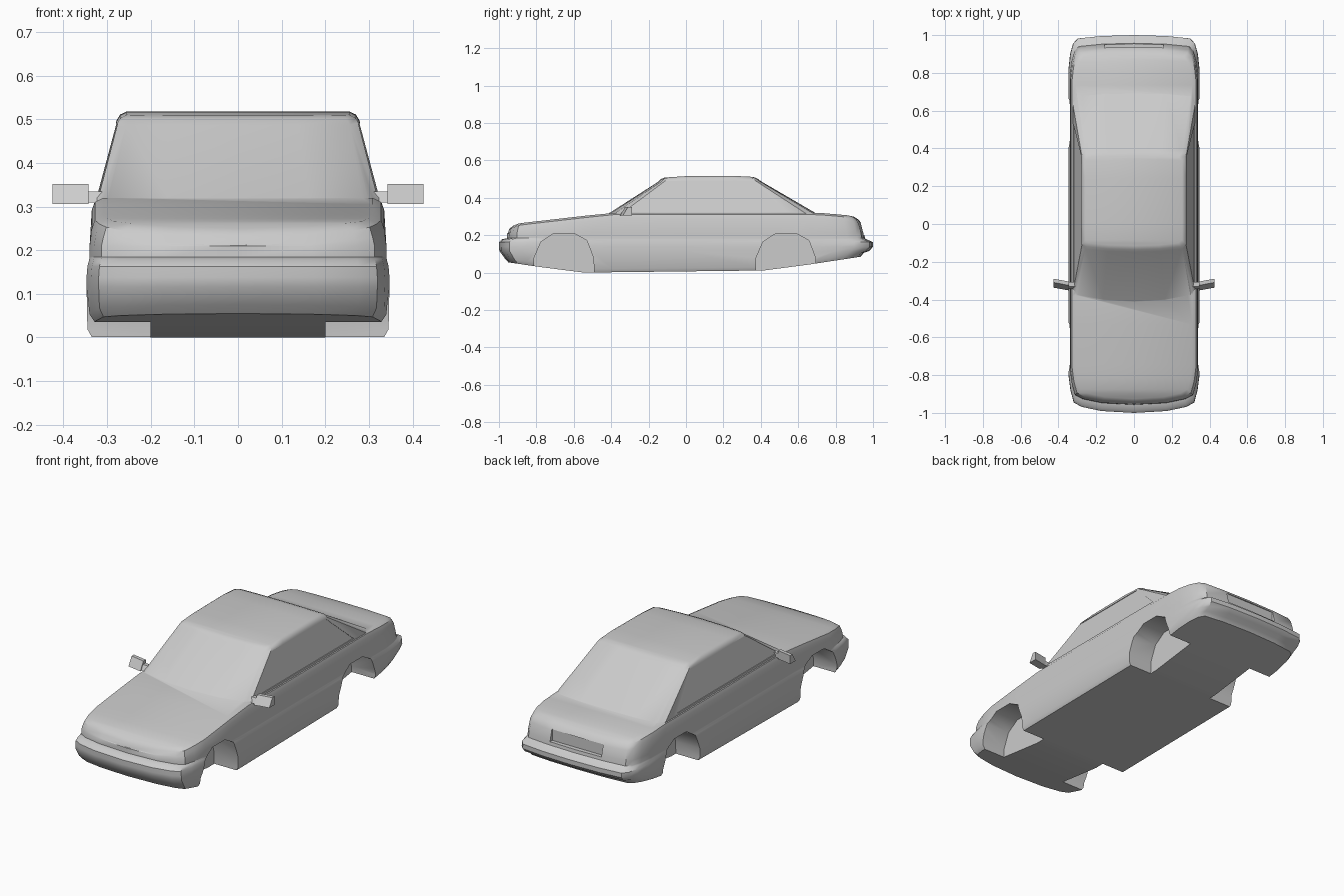
import bpy, bmesh

if "Cube" in bpy.data.objects:
    bpy.data.objects.remove(bpy.data.objects["Cube"])


def interp(table, y):
    for (a, p), (b, q) in zip(table, table[1:]):
        if y <= b:
            return p + (q - p) * max(0, (y - a) / (b - a))
    return table[-1][1]


def finish(name, bm):
    bmesh.ops.recalc_face_normals(bm, faces=bm.faces)
    me = bpy.data.meshes.new(name)
    bm.to_mesh(me)
    bm.free()
    ob = bpy.data.objects.new(name, me)
    bpy.context.collection.objects.link(ob)
    return ob


def stack(name, outline, rings):
    """Loft stacked plan outlines; each ring is (height function, half width, front y, rear y)."""
    bm = bmesh.new()
    n = len(outline)
    full = outline + [(-x, y) for x, y in outline[-2:0:-1]]
    loops = []
    for height, w, yf, yr in rings:
        loop = []
        for x, y in full:
            yy = yf + (y + 1) / 2 * (yr - yf)
            loop.append(bm.verts.new((x * w, yy, height(yy))))
        loops.append(loop)
    m = len(full)
    for a, b in zip(loops, loops[1:]):
        for i in range(m):
            j = (i + 1) % m
            bm.faces.new((a[i], a[j], b[j], b[i]))
    for lp in (loops[0], loops[-1]):
        for i in range(n - 1):
            ids = [i, i + 1, (m - i - 1) % m, (m - i) % m]
            bm.faces.new([lp[k] for k in dict.fromkeys(ids)])
    return finish(name, bm)


def prism(name, pts, inner, outer, side=1, sweep=0):
    """Extrude a y-z outline along x between two x functions of height."""
    bm = bmesh.new()
    a = [bm.verts.new((side * inner(z), y, z)) for y, z in pts]
    b = [bm.verts.new((side * outer(z), y + sweep, z)) for y, z in pts]
    bm.faces.new(a)
    bm.faces.new(b)
    for i in range(len(pts)):
        j = (i + 1) % len(pts)
        bm.faces.new((a[i], a[j], b[j], b[i]))
    return finish(name, bm)


def const(v):
    return lambda _: v


def boolean(target, other, op):
    mod = target.modifiers.new(op, 'BOOLEAN')
    mod.operation = op
    mod.solver = 'EXACT'
    mod.object = other
    bpy.context.view_layer.objects.active = target
    bpy.ops.object.modifier_apply(modifier=mod.name)
    bpy.data.objects.remove(other)


# Lower body with bumpers, hood and trunk deck
under_line = [(-1, .062), (-.57, 0), (.45, .012), (1, .095)]
deck_line = [(-1, .225), (-.94, .245), (-.89, .264), (-.4, .32), (.69, .322), (.87, .306), (.95, .285)]


def under(d):
    return lambda y: interp(under_line, y) + d


def deck(d):
    return lambda y: interp(deck_line, y) + d


body_plan = [(0, -1), (.5, -.99), (.8, -.968), (.92, -.945), (.97, -.88), (1, -.8), (1, -.57),
             (1, -.4), (1, 0), (1, .45), (1, .7), (1, .82), (.975, .9), (.93, .955), (.86, .982), (.5, .995), (0, 1)]
body = stack("car_body", body_plan, [
    (under(0), .335, -.95, .935),
    (under(.018), .345, -.968, .95),
    (const(.116), .347, -.998, .98),
    (const(.138), .347, -1, 1),
    (const(.163), .345, -1, 1),
    (const(.178), .341, -.985, .965),
    (const(.184), .34, -.957, .957),
    (const(.21), .34, -.956, .953),
    (deck(-.03), .335, -.952, .94),
    (deck(-.01), .328, -.945, .925),
    (deck(0), .308, -.925, .9)])

# Cabin with sloped front and rear glass
roof_line = [(-.15, .506), (0, .516), (.28, .518), (.39, .509)]


def roof(d):
    return lambda y: interp(roof_line, y) + d


cabin_plan = [(0, -1), (.5, -.985), (.92, -.94), (1, -.87), (1, -.5), (1, 0), (1, .5),
              (1, .9), (.93, .975), (.5, .995), (0, 1)]
cabin = stack("cabin", cabin_plan, [
    (const(.285), .32, -.455, .745),
    (const(.32), .324, -.408, .69),
    (roof(-.02), .278, -.148, .4),
    (roof(-.007), .27, -.135, .382),
    (roof(0), .255, -.115, .36)])
boolean(body, cabin, 'UNION')

# Wheel arches, shallow side windows
arch = [(-.815, -.05), (-.812, .08), (-.775, .165), (-.705, .21), (-.6, .21),
        (-.53, .172), (-.495, .08), (-.488, -.05)]
window = [(-.36, .325), (-.125, .49), (.355, .49), (.535, .325)]
for side in (1, -1):
    for shift in (0, 1.187):
        cut = prism("arch_cutter", [(y + shift, z) for y, z in arch], const(.2), const(.4), side)
        boolean(body, cut, 'DIFFERENCE')
    glass = lambda z: .324 - (z - .32) * .26 - .004
    cut = prism("window_cutter", window, glass, const(.4), side)
    boolean(body, cut, 'DIFFERENCE')

# Rear plate recess
bpy.ops.mesh.primitive_cube_add(size=1, location=(0, .98, .232))
plate = bpy.context.object
plate.scale = (.31, .1, .062)
boolean(body, plate, 'DIFFERENCE')

# Door mirrors
parts = [body]
for side, label in ((1, "left"), (-1, "right")):
    shell = [(-.352, .306), (-.305, .306), (-.305, .352), (-.325, .352)]
    stem = [(-.345, .309), (-.308, .309), (-.308, .335), (-.33, .335)]
    parts.append(prism(label + "_mirror", shell, const(.343), const(.425), side, .015))
    parts.append(prism(label + "_mirror_stem", stem, const(.312), const(.345), side))

# Smooth panels with crisp creases
bpy.ops.object.select_all(action='DESELECT')
for ob in parts:
    ob.select_set(True)
bpy.context.view_layer.objects.active = body
bpy.ops.object.shade_smooth_by_angle(angle=.6)
